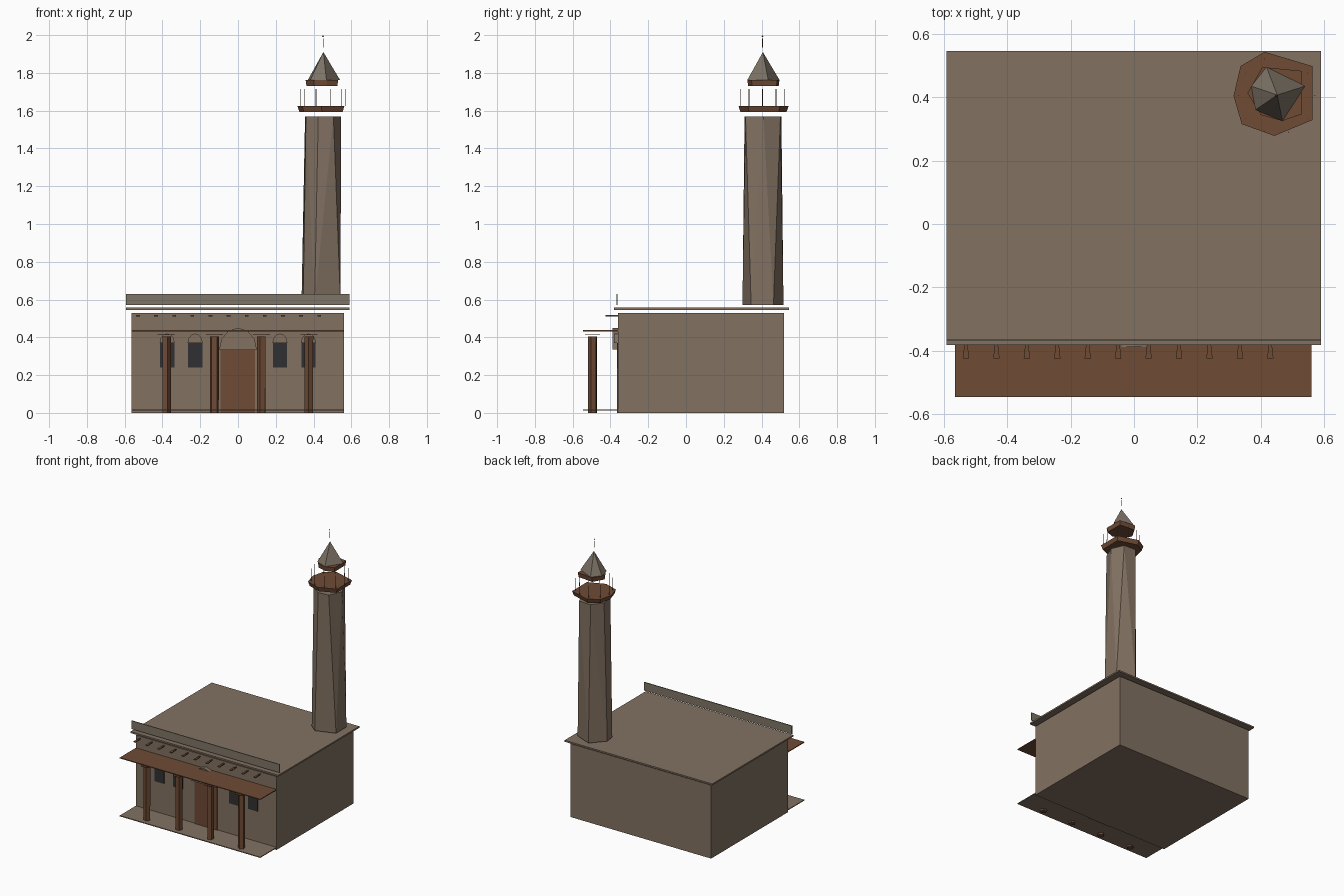
import bpy
import bmesh
from math import cos, sin, pi

cube = bpy.data.objects.get("Cube")
if cube:
    bpy.data.objects.remove(cube, do_unlink=True)


def material(name, colour):
    m = bpy.data.materials.new(name)
    m.use_nodes = True
    m.diffuse_color = (*colour, 1)
    m.node_tree.nodes["Principled BSDF"].inputs["Base Color"].default_value = (*colour, 1)
    return m


MUD = material("mud plaster", (0.223, 0.165, 0.12))
STONE = material("grey stone", (0.21, 0.175, 0.135))
WOOD = material("brown wood", (0.156, 0.069, 0.036))
DARK = material("dark window", (0.03, 0.03, 0.032))


def hull(name, points, mat):
    """Flat shaded convex solid around the given points."""
    bm = bmesh.new()
    for p in points:
        bm.verts.new(p)
    bmesh.ops.convex_hull(bm, input=bm.verts)
    bmesh.ops.dissolve_limit(bm, angle_limit=0.01, verts=bm.verts, edges=bm.edges)
    bmesh.ops.recalc_face_normals(bm, faces=bm.faces)
    mesh = bpy.data.meshes.new(name)
    bm.to_mesh(mesh)
    bm.free()
    mesh.materials.append(mat)
    ob = bpy.data.objects.new(name, mesh)
    bpy.context.collection.objects.link(ob)
    return ob


def box(name, xs, ys, zs, mat):
    return hull(name, [(x, y, z) for x in xs for y in ys for z in zs], mat)


def ring(cx, cy, z, r, n, turn=0.0):
    return [(cx + r * cos(turn + 2 * pi * i / n),
             cy + r * sin(turn + 2 * pi * i / n), z) for i in range(n)]


def level(outline, z, scale=1.0, c=(0.45, 0.405)):
    return [(c[0] + (x - c[0]) * scale, c[1] + (y - c[1]) * scale, z) for x, y in outline]


def arch(name, x, half, z0, rise, depth, mat):
    """Hood with a faceted round head, standing out from the front wall."""
    pts = [(x + half * cos(pi * i / 6), y, z0 + rise * sin(pi * i / 6))
           for i in range(7) for y in (-0.36, -0.36 - depth)]
    return hull(name, pts, mat)


# Prayer hall, roof and front parapet
box("hall", (-0.565, 0.56), (-0.36, 0.52), (0, 0.53), MUD)
box("roof_slab", (-0.592, 0.59), (-0.382, 0.545), (0.546, 0.557), MUD)
box("parapet", (-0.592, 0.59), (-0.369, -0.363), (0.57, 0.63), STONE)

# Porch floor, canopy and columns
box("porch_floor", (-0.565, 0.56), (-0.545, -0.36), (0.013, 0.019), MUD)
box("porch_canopy", (-0.565, 0.56), (-0.545, -0.36), (0.432, 0.438), WOOD)
for i, x in enumerate((-0.38, -0.125, 0.125, 0.375)):
    hull(f"column_{i + 1}",
         ring(x, -0.495, 0, 0.024, 5, 0.3 * i) + ring(x, -0.495, 0.405, 0.025, 5, 0.3 * i), WOOD)
    hull(f"column_cap_{i + 1}",
         ring(x, -0.495, 0.413, 0.045, 6) + ring(x, -0.495, 0.416, 0.045, 6), WOOD)

# Door and windows with hoods
box("door", (-0.092, 0.09), (-0.366, -0.36), (0, 0.332), WOOD)
arch("door_hood", 0, 0.1, 0.335, 0.115, 0.028, MUD)
for i, x in enumerate((-0.375, -0.227, 0.222, 0.373)):
    box(f"window_{i + 1}", (x - 0.038, x + 0.038), (-0.366, -0.36), (0.24, 0.37), DARK)
    arch(f"window_hood_{i + 1}", x, 0.04, 0.37, 0.05, 0.02, MUD)

# Row of flat beam ends under the roof, widening outwards
for i in range(11):
    x = -0.53 + 0.096 * i
    hull(f"beam_end_{i + 1}",
         [(x + s * w, y, 0.514 + t) for s in (-1, 1) for t in (-0.003, 0.003)
          for w, y in ((0.003, -0.36), (0.01, -0.425))], WOOD)

# Tapered tower shaft
shaft_foot = [(0.405, 0.299), (0.543, 0.345), (0.543, 0.463),
              (0.42, 0.516), (0.336, 0.42), (0.345, 0.35)]
shaft_head = [(0.425, 0.31), (0.505, 0.315), (0.545, 0.41), (0.505, 0.5),
              (0.41, 0.505), (0.355, 0.43), (0.36, 0.35)]
hull("tower_shaft", level(shaft_foot, 0.57) + level(shaft_head, 1.57), MUD)

# Balcony, railing posts and collar
balcony = [(0.412, 0.543), (0.563, 0.498), (0.563, 0.328), (0.443, 0.278),
           (0.34, 0.315), (0.314, 0.404), (0.336, 0.498)]
collar = [(0.405, 0.495), (0.528, 0.483), (0.53, 0.347),
          (0.468, 0.325), (0.4, 0.344), (0.358, 0.413)]
hull("balcony", level(balcony, 1.593, 0.92) + level(balcony, 1.625), WOOD)
for i, (x, y, z) in enumerate(ring(0.45, 0.405, 1.625, 0.121, 10)):
    hull(f"railing_post_{i + 1}", ring(x, y, z, 0.002, 3) + ring(x, y, 1.715, 0.002, 3), WOOD)
hull("collar", level(collar, 1.73, 0.95) + level(collar, 1.763), WOOD)

# Pointed cap and finial
cap = [(0.418, 0.495), (0.54, 0.435), (0.468, 0.325), (0.383, 0.36), (0.37, 0.435)]
hull("tower_cap", level(cap, 1.763) + [(0.452, 0.407, 1.91)], STONE)
hull("finial_rod", ring(0.45, 0.405, 1.935, 0.002, 3) + ring(0.45, 0.405, 1.982, 0.002, 3), WOOD)
hull("finial_tip", ring(0.45, 0.405, 1.994, 0.005, 4)
     + [(0.45, 0.405, 1.988), (0.45, 0.405, 2.0)], WOOD)
